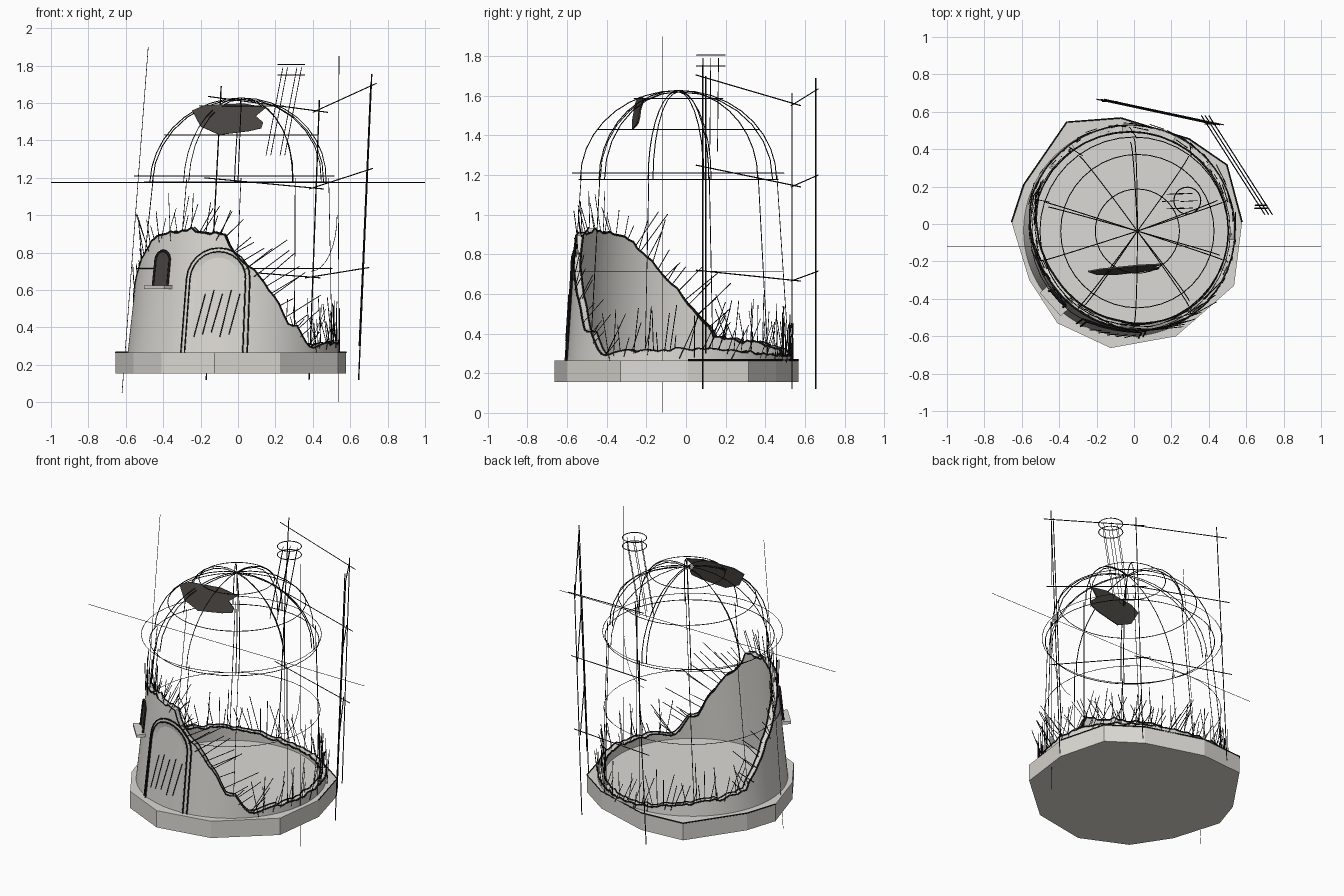
import bpy, bmesh, random
from math import sin, cos, pi, radians, sqrt
from mathutils import Vector

if "Cube" in bpy.data.objects:
    bpy.data.objects.remove(bpy.data.objects["Cube"])

random.seed(4)
FLOOR = 0.265


def material(name, c):
    m = bpy.data.materials.new(name)
    m.diffuse_color = (*c, 1)
    m.use_nodes = True
    m.node_tree.nodes["Principled BSDF"].inputs["Base Color"].default_value = m.diffuse_color
    return m


STONE = material("stone", (0.72, 0.70, 0.66))
INK = material("ink", (0.012, 0.012, 0.012))
DARK = material("dark", (0.07, 0.062, 0.056))


def mesh_object(name, verts, faces, mat):
    me = bpy.data.meshes.new(name)
    me.from_pydata([tuple(v) for v in verts], [], faces)
    bm = bmesh.new()
    bm.from_mesh(me)
    bmesh.ops.recalc_face_normals(bm, faces=bm.faces)
    bm.to_mesh(me)
    bm.free()
    me.materials.append(mat)
    ob = bpy.data.objects.new(name, me)
    bpy.context.collection.objects.link(ob)
    return ob


def strokes(name, paths, r=0.0025, closed=False):
    """Thin four-sided pencil strokes along polylines."""
    cu = bpy.data.curves.new(name, "CURVE")
    cu.dimensions = "3D"
    cu.bevel_depth = r
    cu.bevel_resolution = 0
    cu.use_fill_caps = True
    for path in paths:
        sp = cu.splines.new("POLY")
        sp.points.add(len(path) - 1)
        for p, co in zip(sp.points, path):
            p.co = (*co, 1)
        sp.use_cyclic_u = closed
    tmp = bpy.data.objects.new(name + "_path", cu)
    bpy.context.collection.objects.link(tmp)
    bpy.context.view_layer.update()
    dg = bpy.context.evaluated_depsgraph_get()
    me = bpy.data.meshes.new_from_object(tmp.evaluated_get(dg))
    bpy.data.objects.remove(tmp)
    me.materials.clear()
    me.materials.append(INK)
    bpy.context.collection.objects.link(bpy.data.objects.new(name, me))


def on_wall(deg, z, off=0.0):
    """Point on the slightly tapered round wall."""
    t = (z - FLOOR) / 0.91
    r = 0.565 - 0.06 * t + off
    a = radians(deg)
    return Vector((-0.025 + 0.04 * t + r * cos(a), -0.035 + r * sin(a), z))


def ring(c, r, n=40):
    return [(c[0] + r * cos(2 * pi * i / n), c[1] + r * sin(2 * pi * i / n), c[2]) for i in range(n)]


# base slab with irregular outline
base = [(-.655, .01), (-.59, .21), (-.36, .545), (-.07, .567), (.295, .455), (.497, .316),
        (.578, .01), (.535, -.33), (.225, -.6), (-.125, -.663), (-.41, -.53), (-.56, -.3)]
n = len(base)
mesh_object("base_slab", [(x, y, z) for z in (.155, FLOOR) for x, y in base],
            [list(range(n)), list(range(n, 2 * n))] +
            [[i, (i + 1) % n, n + (i + 1) % n, n + i] for i in range(n)], STONE)
strokes("base_outline", [[(x, y, FLOOR + .002) for x, y in base[:7]]], .004)

# broken wall: height along the angle
KEYS = [(-98, .9), (-93, .81), (-80, .7), (-71, .6), (-64, .52), (-60, .43), (-53, .4),
        (-45, .29), (-30, .31), (0, .32), (30, .315), (60, .29), (90, .29), (120, .34),
        (143, .36), (160, .38), (164, .44), (172, .52), (180, .61), (192, .73),
        (203, .82), (215, .9), (242, .925), (249, .9), (262, .9)]


def height(deg):
    deg = (deg + 98) % 360 - 98
    for (a, h), (b, k) in zip(KEYS, KEYS[1:]):
        if a <= deg <= b:
            return h + (k - h) * (deg - a) / (b - a)
    return .9


N = 120
angs = [-98 + 3 * i for i in range(N)]
tops = [height(a) + random.uniform(-.009, .009) for a in angs]
T = .035
verts = []
for a, h in zip(angs, tops):
    verts += [on_wall(a, FLOOR - .003), on_wall(a, h), on_wall(a, h, -T), on_wall(a, FLOOR - .003, -T)]
faces = []
for i in range(N):
    j = (i + 1) % N
    faces += [[4 * i + k, 4 * j + k, 4 * j + (k + 1) % 4, 4 * i + (k + 1) % 4] for k in range(4)]
wall = mesh_object("broken_wall", verts, faces, STONE)
bpy.context.view_layer.objects.active = wall
wall.select_set(True)
bpy.ops.object.shade_smooth_by_angle(angle=radians(35))
for off, nm in ((.001, "outer"), (-T, "inner")):
    strokes("wall_edge_" + nm, [[on_wall(a, h + .001, off) for a, h in zip(angs, tops)]], .005, True)

# hatching that fades out from the broken edge
hatch = []
for i in range(0, 360, 3):
    a = i - 98 + random.uniform(-1, 1)
    h = height(a)
    p = on_wall(a, h - random.uniform(0, .05), random.uniform(-.03, .01))
    slope = (height(a + 5) - height(a - 5)) / (.55 * radians(10))
    tang = Vector((-sin(radians(a)), cos(radians(a)), 0))
    d = (tang * (-max(-2.2, min(2.2, slope)) + random.uniform(-.1, .6)) + Vector((0, 0, 1))).normalized()
    hatch.append([p, p + d * random.uniform(.1, .27)])
strokes("edge_hatching", hatch, .0022)


# door and window, wrapped onto the wall
def arch(mid, halfw, z0, spring, top, off, steps=12):
    """Arch outline in wall angle / height, left foot to right foot."""
    pts = [(-1, z0 + (spring - z0) * k / 4) for k in range(4)]
    pts += [(-cos(pi * k / steps), spring + (top - spring) * sin(pi * k / steps)) for k in range(steps + 1)]
    pts += [(1, z0 + (spring - z0) * k / 4) for k in (3, 2, 1, 0)]
    return [on_wall(mid + halfw * u, z, off) for u, z in pts]


def arch_panel(name, args, off, mat):
    rim = arch(*args, off)
    m = len(rim)
    fs = [[i, i + 1, m - 2 - i, m - 1 - i] for i in range(m // 2 - 1)]
    fs.append([m // 2 - 1, m // 2, m // 2 + 1])
    mesh_object(name, rim, fs, mat)


door = (-101, 16, FLOOR, .66, .805)
arch_panel("door_panel", door, .008, STONE)
strokes("door_outline", [arch(*door, .011), arch(-101, 18.5, FLOOR, .66, .825, .006)], .0045)
strokes("door_hatching", [[on_wall(-112 + 4.8 * k, .35 + .012 * (k % 3), .014),
                           on_wall(-107 + 4.8 * k, .58 + .02 * (k % 2), .014)] for k in range(5)], .0025)
WIN = 222
window = (WIN, 6, .62, .76, .81)
arch_panel("window_opening", window, .006, DARK)
strokes("window_frame", [arch(*window, .009)], .007)
c = on_wall(WIN, .615, .02)
u = Vector((-sin(radians(WIN)), cos(radians(WIN)), 0)) * .083
w = Vector((cos(radians(WIN)), sin(radians(WIN)), 0)) * .028
sill = [c + u * sx + w * sy + Vector((0, 0, .009 * sz)) for sz in (-1, 1)
        for sx, sy in ((-1, -1), (1, -1), (1, 1), (-1, 1))]
mesh_object("window_sill", sill, [[0, 1, 2, 3], [4, 5, 6, 7]] +
            [[i, (i + 1) % 4, 4 + (i + 1) % 4, 4 + i] for i in range(4)], STONE)

# sketched dome: ribs, rings and wall lines
DX, DY, DZ = .018, -.038, 1.18


def dome(a, e, r=.495, hgt=.447):
    return (DX * sin(e) + r * cos(e) * cos(a), DY + r * cos(e) * sin(a), DZ + hgt * sin(e))


ribs, walls = [], []
for k in range(10):
    a = radians(90 + 36 * k)
    ribs.append([dome(a, pi / 2 * i / 9) for i in range(10)])
    if k % 2 == 0 or k == 7:
        ribs.append([dome(a + .04, pi / 2 * i / 7, .475, .44) for i in range(8)])
    d = 90 + 36 * k
    walls.append([on_wall(d, height(d), -.01), on_wall(d, 1.2, -.01)])
strokes("dome_ribs", ribs, .0027)
strokes("wall_guides", walls, .0022)
strokes("dome_rings", [ring((DX, DY, 1.585), .225), ring((DX, DY, 1.43), .41),
                       ring((0, DY, 1.177), .503)], .0025, True)
strokes("guide_rings", [ring((-.02, -.04, 1.21), .535), ring((-.02, -.035, .715), .525)], .0018, True)

# surviving roof shell fragment
outline = [(-.245, 1.56), (-.18, 1.587), (.03, 1.597), (.15, 1.575), (.095, 1.53), (.135, 1.495),
           (.125, 1.465), (.06, 1.45), (-.1, 1.43), (-.2, 1.475)]
frag = mesh_object("roof_fragment", [(x, -.245 + .09 * (x + .05) + .22 * (z - 1.52), z) for x, z in outline],
                   [list(range(len(outline)))], DARK)
sol = frag.modifiers.new("thickness", "SOLIDIFY")
sol.thickness = .008
sol.offset = 0

# sketched chimney
strokes("chimney_lines", [[(.2 + .05 * cos(a), .12 + .045 * sin(a), 1.32), (.29 + .05 * cos(a), .125 + .045 * sin(a), 1.79)]
                          for a in [2 * pi * k / 6 for k in range(6)]], .002)
strokes("chimney_rings", [ring((.285, .125, z), .072, 20) for z in (1.75, 1.805)], .003, True)

# scaffold posts and rails behind the right side
posts = [[(.645, .085, .12), (.715, .085, 1.755)], [(.648, .1, .3), (.71, .1, 1.7)],
         [(.38, .535, .12), (.435, .535, 1.615)], [(-.17, .655, .12), (-.09, .655, 1.69)]]
rails = []
for zc, zb, za, s in ((1.635, 1.55, 1.705, .02), (1.2, 1.14, 1.25, 0), (.715, .665, .72, -.02)):
    rails += [[(-.18 + s, .667, zc), (.46 + s, .53, zb)], [(.38 + s, .58, zb), (.72 + s, .05, za)]]
strokes("scaffold_posts", posts, .0035)
strokes("scaffold_rails", rails, .003)

# construction axes and a swing arc
strokes("axis_lines", [[(-1, -.12, 1.175), (1, -.12, 1.175)], [(-.62, -.12, .05), (-.48, -.12, 1.9)],
                       [(.535, -.12, .001), (.54, -.12, 1.85)]], .0016)
strokes("swing_arc", [[(.39 + .14 * sin(t * pi / 16), -.12, 1 - .3 * cos(t * pi / 16)) for t in range(9)]], .0016)
